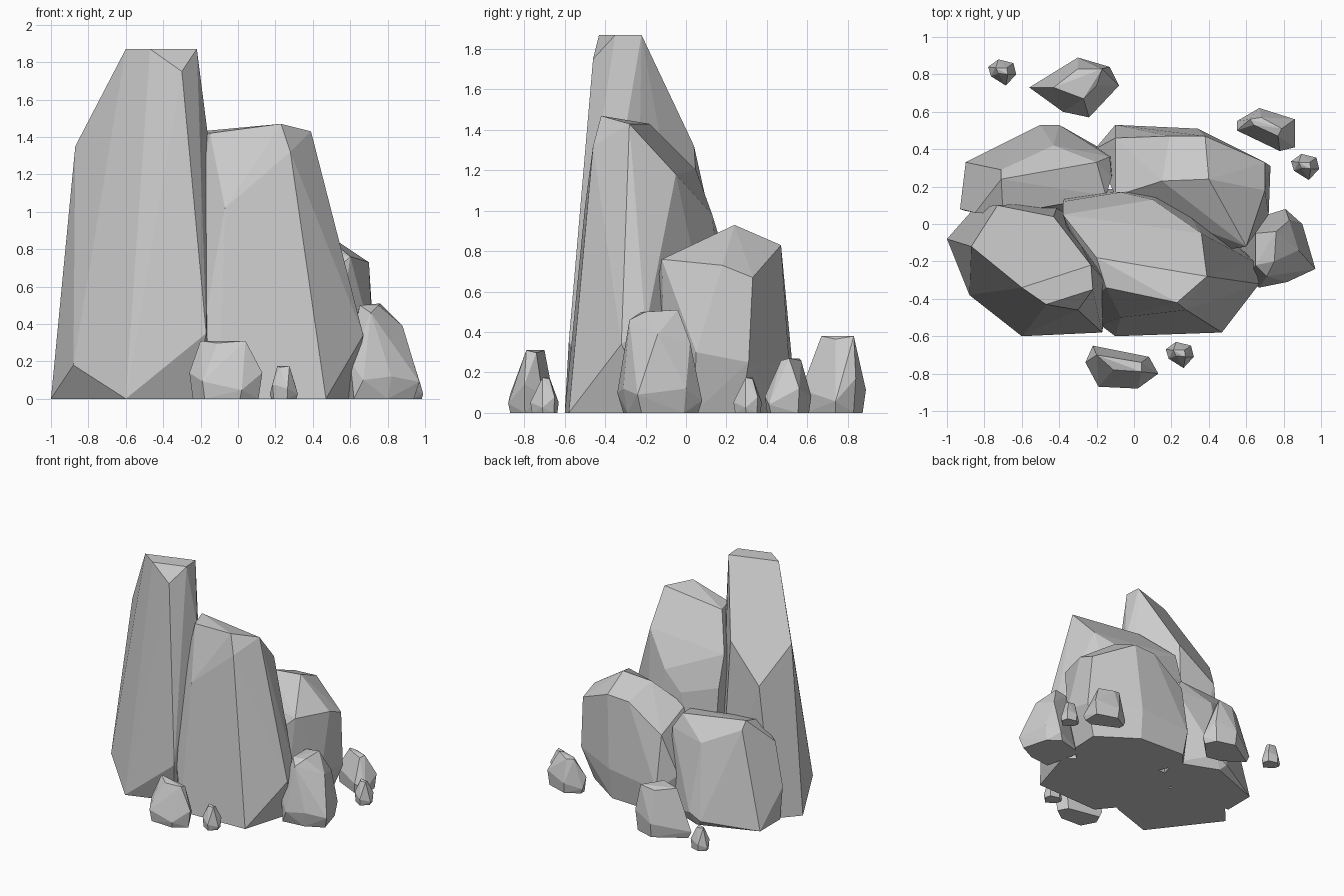
import bpy, bmesh
from math import radians


def rock(name, points):
    """Faceted rock: convex hull around a few corner points."""
    bm = bmesh.new()
    for p in points:
        bm.verts.new(p)
    res = bmesh.ops.convex_hull(bm, input=bm.verts[:])
    loose = [v for v in bm.verts if not v.link_faces]
    bmesh.ops.delete(bm, geom=loose, context='VERTS')
    # merge nearly coplanar triangles into broad flat facets
    bmesh.ops.dissolve_limit(bm, angle_limit=radians(4), verts=bm.verts[:], edges=bm.edges[:])
    bmesh.ops.recalc_face_normals(bm, faces=bm.faces[:])
    me = bpy.data.meshes.new(name)
    bm.to_mesh(me)
    bm.free()
    ob = bpy.data.objects.new(name, me)
    bpy.context.collection.objects.link(ob)
    return ob


def pebble(name, outline, top, height, belly=0.3):
    """Small stone: inset foot, wide belly outline and a small crown."""
    cx = sum(p[0] for p in outline) / len(outline)
    cy = sum(p[1] for p in outline) / len(outline)
    pts = [(cx + (x - cx) * 0.9, cy + (y - cy) * 0.9, 0) for x, y in outline]
    pts += [(x, y, height * belly * (0.5 + i % 3 * 0.5)) for i, (x, y) in enumerate(outline)]
    pts += [(x, y, height * (1 - 0.04 * (i % 2))) for i, (x, y) in enumerate(top)]
    return rock(name, pts)


# tall left spire
rock("tall_spire", [
    (-.60, -.34, 1.87), (-.47, -.43, 1.87), (-.22, -.35, 1.87), (-.23, -.22, 1.87),
    (-.30, -.46, 1.75), (-.87, -.12, 1.35), (-.73, .10, 1.05), (-.43, .04, 1.32),
    (-.16, -.30, 1.40), (-.88, -.38, .18), (-.17, -.58, .35),
    (-1, -.08, 0), (-.60, -.60, 0), (-.24, -.48, 0), (-.85, .09, 0), (-.40, .12, 0), (-.12, -.25, 0)])

# broad centre slab
rock("centre_slab", [
    (.23, -.42, 1.47), (.39, -.28, 1.43), (-.20, -.18, 1.43), (-.15, -.34, 1.42),
    (.28, -.46, 1.32), (-.07, -.50, 1.02), (-.20, -.38, 1.12),
    (.36, -.05, 1.18), (-.38, .05, 1.20), (.10, .13, .98), (-.38, .12, .95), (-.07, .17, .85),
    (.67, -.32, .34), (.64, -.20, .42), (-.18, -.54, .40),
    (-.10, -.60, 0), (.47, -.58, 0), (-.25, -.42, 0), (.60, -.15, 0), (.20, .20, 0), (-.35, .18, 0)])

# back right boulder
rock("back_right_boulder", [
    (.40, .24, .93), (.15, .23, .91), (.38, .47, .83), (.19, .47, .82),
    (.60, -.12, .76), (.70, .18, .73), (.70, .33, .67), (-.10, .46, .62), (-.10, .15, .75),
    (.48, -.14, .65), (.72, .05, .30), (.73, .31, .25), (.34, .51, .25), (-.10, .53, .20), (-.21, .40, .30),
    (.63, .04, 0), (.64, .27, 0), (.33, .48, 0), (-.08, .50, 0), (-.18, .38, 0), (.5, -.1, 0), (0, 0, 0)])

# back left boulder
rock("back_left_boulder", [
    (-.71, .24, .82), (-.71, .29, .76), (-.20, .33, .78), (-.13, .36, .66), (-.43, .42, .63),
    (-.70, .05, .76), (-.15, .15, .74), (-.85, .06, .62),
    (-.93, .08, .28), (-.12, .25, .70),
    (-.90, .07, 0), (-.90, .33, 0), (-.50, .53, .05), (-.40, .53, .10), (-.45, .50, 0),
    (-.10, .36, 0), (-.20, .05, 0)])

# low boulder at the right
rock("right_boulder", [
    (.65, -.22, .50), (.65, -.05, .50), (.75, -.20, .50), (.76, -.04, .51), (.71, -.28, .46),
    (.88, -.14, .39), (.83, .02, .35), (.60, -.30, .20), (.82, -.31, .12), (.97, -.24, .09),
    (.90, 0, .12), (.81, .08, .06), (.67, -.34, .10),
    (.62, -.31, 0), (.80, -.29, 0), (.94, -.22, 0), (.88, -.01, 0), (.78, .06, 0), (.55, .0, 0)])

# loose stones around the group
pebble("front_stone",
       [(-.22, -.65), (.08, -.71), (.13, -.80), (.02, -.88), (-.19, -.87), (-.26, -.74)],
       [(-.20, -.70), (.04, -.74), (.04, -.79), (-.11, -.78)], .31)
pebble("back_left_stone",
       [(-.56, .73), (-.30, .89), (-.13, .84), (-.08, .74), (-.24, .57), (-.38, .60)],
       [(-.43, .73), (-.30, .83), (-.17, .83), (-.20, .74), (-.27, .67)], .38)
pebble("back_right_stone",
       [(.55, .55), (.67, .62), (.86, .56), (.86, .41), (.78, .39), (.55, .50)],
       [(.62, .56), (.68, .57), (.79, .51), (.77, .47), (.64, .53)], .27)

# three tiny stones sharing one shape
outline = [(-.075, .03), (-.02, .07), (.06, .05), (.075, -.01), (.02, -.07), (-.06, -.02)]
crown = [(-.035, .025), (.025, .025), (.03, -.01), (-.02, -.005)]
for name, x, y in (("front_pebble", .245, -.70), ("right_pebble", .915, .305), ("left_pebble", -.705, .81)):
    pebble(name, [(x + a, y + b) for a, b in outline], [(x + a, y + b) for a, b in crown], .175)
